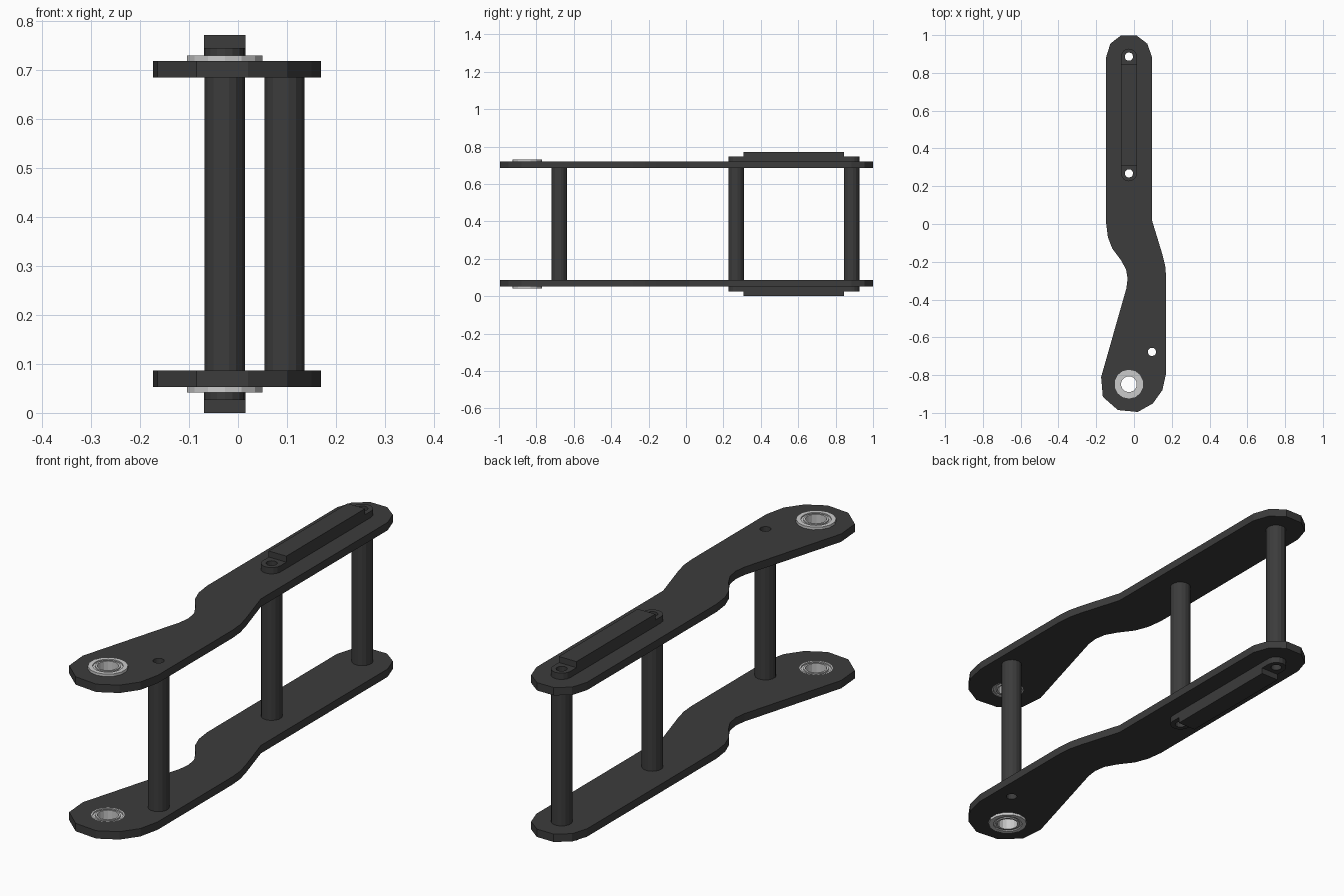
import bpy, bmesh
from math import sin, cos, pi

if "Cube" in bpy.data.objects:
    bpy.data.objects.remove(bpy.data.objects["Cube"])

H = 0.772          # overall height, used to mirror the two sides
CX = -0.027        # axis of the slot and the bearing


def material(name, c):
    m = bpy.data.materials.new(name)
    m.diffuse_color = (c, c, c, 1)
    m.use_nodes = True
    m.node_tree.nodes["Principled BSDF"].inputs["Base Color"].default_value = m.diffuse_color
    return m


dark = material("dark_plastic", 0.045)
steel = material("steel", 0.55)


def circle(x, y, r, n=16):
    return [(x + r * cos(2 * pi * (i + .5) / n), y + r * sin(2 * pi * (i + .5) / n)) for i in range(n)]


def prism(name, loops, z0, z1, mat=dark):
    """Extrude an outline (first loop) with holes (other loops) from z0 to z1."""
    cu = bpy.data.curves.new(name, 'CURVE')
    cu.dimensions = '2D'
    cu.fill_mode = 'BOTH'
    cu.extrude = (z1 - z0) / 2
    for loop in loops:
        sp = cu.splines.new('POLY')
        sp.points.add(len(loop) - 1)
        for p, (x, y) in zip(sp.points, loop):
            p.co = (x, y, 0, 1)
        sp.use_cyclic_u = True
    ob = bpy.data.objects.new(name, cu)
    ob.location.z = (z0 + z1) / 2
    bpy.context.collection.objects.link(ob)
    bpy.ops.object.select_all(action='DESELECT')
    ob.select_set(True)
    bpy.context.view_layer.objects.active = ob
    bpy.ops.object.convert(target='MESH')
    ob = bpy.context.object
    bm = bmesh.new()
    bm.from_mesh(ob.data)
    bmesh.ops.remove_doubles(bm, verts=bm.verts, dist=1e-5)
    bmesh.ops.recalc_face_normals(bm, faces=bm.faces)
    for f in bm.faces:
        f.smooth = False
    bm.to_mesh(ob.data)
    bm.free()
    ob.data.materials.clear()
    ob.data.materials.append(mat)
    return ob


outline = [(-.147, .885), (-.125, .955), (-.068, .999), (.012, .999), (.07, .955), (.095, .885),
           (.095, .02), (.15, -.16), (.165, -.22), (.17, -.28), (.17, -.79), (.15, -.88),
           (.10, -.95), (.02, -.995), (-.085, -.985), (-.165, -.915), (-.174, -.81),
           (-.04, -.34), (-.034, -.29), (-.042, -.24), (-.07, -.19), (-.115, -.13),
           (-.138, -.07), (-.147, 0)]
rods = [(CX, .886), (CX, .268), (.095, -.677)]
bear = (CX, -.848)
R, r = .042, .022

# stadium pad with two screw holes
ya, yb = .268, .886
pad = [(CX + R * cos(pi * i / 8), yb + R * sin(pi * i / 8)) for i in range(9)]
pad += [(CX - R * cos(pi * i / 8), ya - R * sin(pi * i / 8)) for i in range(9)]
pad_holes = [circle(CX, ya, r), circle(CX, yb, r)]
bar = [(CX - R, .308), (CX + R, .308), (CX + R, .845), (CX - R, .845)]

for side in ("lower", "upper"):
    def part(name, loops, z0, z1, mat=dark):
        if side == "lower":
            z0, z1 = H - z1, H - z0
        prism(f"{side}_{name}", loops, z0, z1, mat)

    # side plate
    part("plate", [outline, circle(*bear, .066)] + [circle(x, y, r) for x, y in rods], .685, .719)
    # raised pad and bar
    part("pad", [pad] + pad_holes, .719, .746)
    part("bar", [bar], .746, H)
    # flanged bearing: flange, outer race, recessed shield, inner race
    part("bearing_flange", [circle(*bear, .079, 14), circle(*bear, .064)], .719, .730, steel)
    part("bearing_outer_race", [circle(*bear, .066), circle(*bear, .060)], .685, .730, steel)
    part("bearing_shield", [circle(*bear, .060), circle(*bear, .050)], .690, .725, steel)
    part("bearing_inner_race", [circle(*bear, .050), circle(*bear, .042)], .685, .730, steel)

# hollow spacer rods between the plates
for i, (x, y) in enumerate(rods):
    prism(f"spacer_rod_{i + 1}", [circle(x, y, R), circle(x, y, r)], H - .685, .685)
